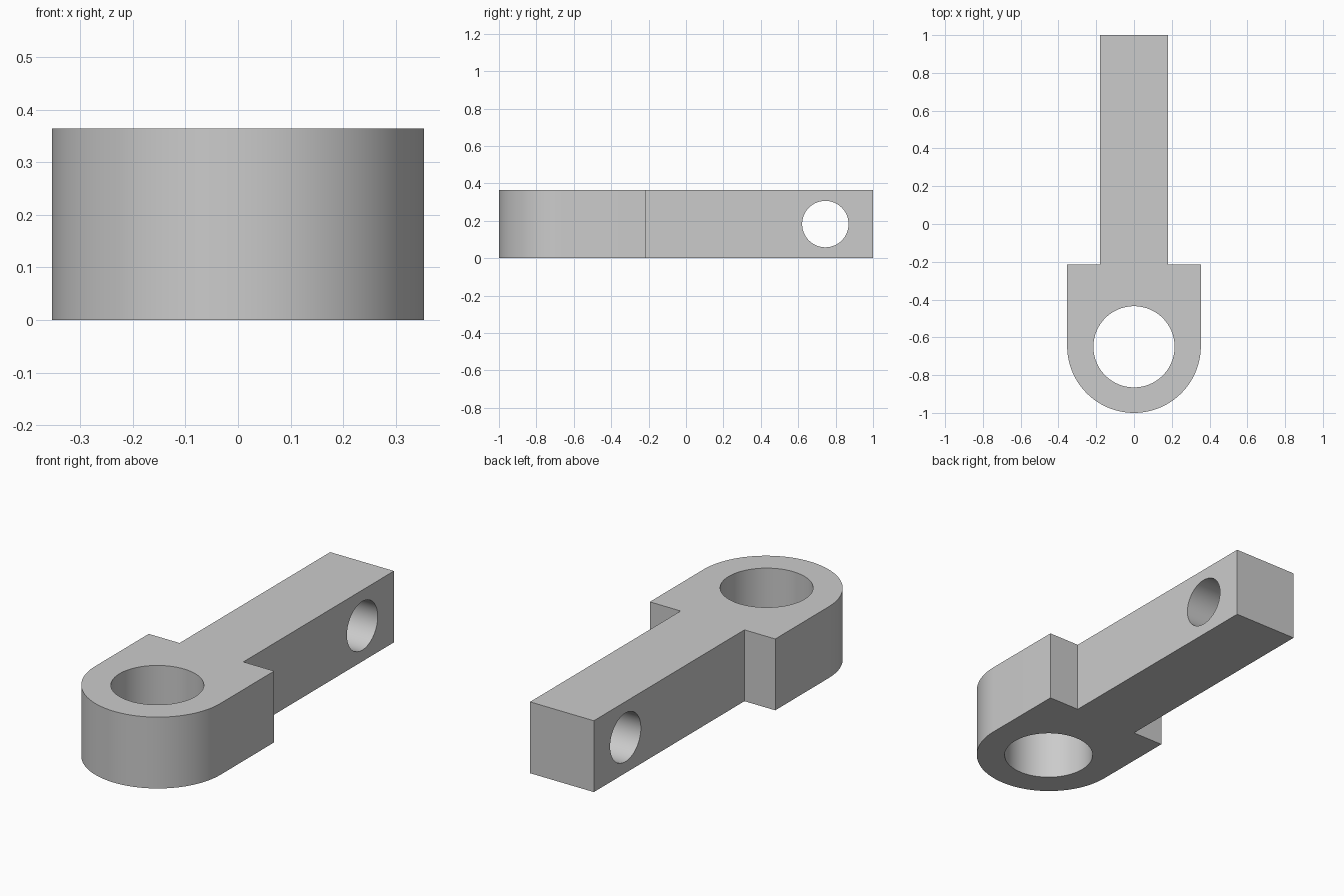
import bpy, bmesh
from math import pi, cos, sin, radians

if "Cube" in bpy.data.objects:
    bpy.data.objects.remove(bpy.data.objects["Cube"], do_unlink=True)

HEIGHT = 0.364
HEAD_R, HEAD_Y = 0.354, -0.646
SHANK_W, SHOULDER_Y = 0.18, -0.214
ARC_STEPS = 48

grey = bpy.data.materials.new("plain grey")
grey.use_nodes = True
colour = (0.6, 0.6, 0.6, 1)
grey.diffuse_color = colour
grey.node_tree.nodes["Principled BSDF"].inputs["Base Color"].default_value = colour

# Outline: rounded head, square shoulders, straight shank
angles = [pi + pi * i / ARC_STEPS for i in range(ARC_STEPS + 1)]
outline = [(HEAD_R * cos(a), HEAD_Y + HEAD_R * sin(a)) for a in angles]
outline += [(HEAD_R, SHOULDER_Y), (SHANK_W, SHOULDER_Y), (SHANK_W, 1),
            (-SHANK_W, 1), (-SHANK_W, SHOULDER_Y), (-HEAD_R, SHOULDER_Y)]

bm = bmesh.new()
base = bm.faces.new([bm.verts.new((x, y, 0)) for x, y in outline])
top = bmesh.ops.extrude_face_region(bm, geom=[base])["geom"]
bmesh.ops.translate(bm, vec=(0, 0, HEIGHT),
                    verts=[v for v in top if isinstance(v, bmesh.types.BMVert)])
bmesh.ops.recalc_face_normals(bm, faces=bm.faces)
mesh = bpy.data.meshes.new("eye_arm")
bm.to_mesh(mesh)
bm.free()
arm = bpy.data.objects.new("eye_arm", mesh)
bpy.context.collection.objects.link(arm)
mesh.materials.append(grey)


def bore(name, radius, location, rotation):
    """Cut a round through hole in the arm."""
    bpy.ops.mesh.primitive_cylinder_add(vertices=96, radius=radius, depth=1,
                                        location=location, rotation=rotation)
    cutter = bpy.context.object
    cutter.name = name
    cutter.data.materials.append(grey)
    cutter.hide_render = True
    mod = arm.modifiers.new(name, "BOOLEAN")
    mod.operation = "DIFFERENCE"
    mod.solver = "EXACT"
    mod.object = cutter
    bpy.ops.object.select_all(action="DESELECT")
    arm.select_set(True)
    bpy.context.view_layer.objects.active = arm
    bpy.ops.object.modifier_apply(modifier=name)
    bpy.data.objects.remove(cutter, do_unlink=True)


# Large eye through the head, cross hole through the shank
bore("eye_hole", 0.215, (0, -0.65, HEIGHT / 2), (0, 0, 0))
bore("cross_hole", 0.124, (0, 0.745, HEIGHT / 2), (0, pi / 2, 0))

bpy.ops.object.shade_smooth_by_angle(angle=radians(30))
